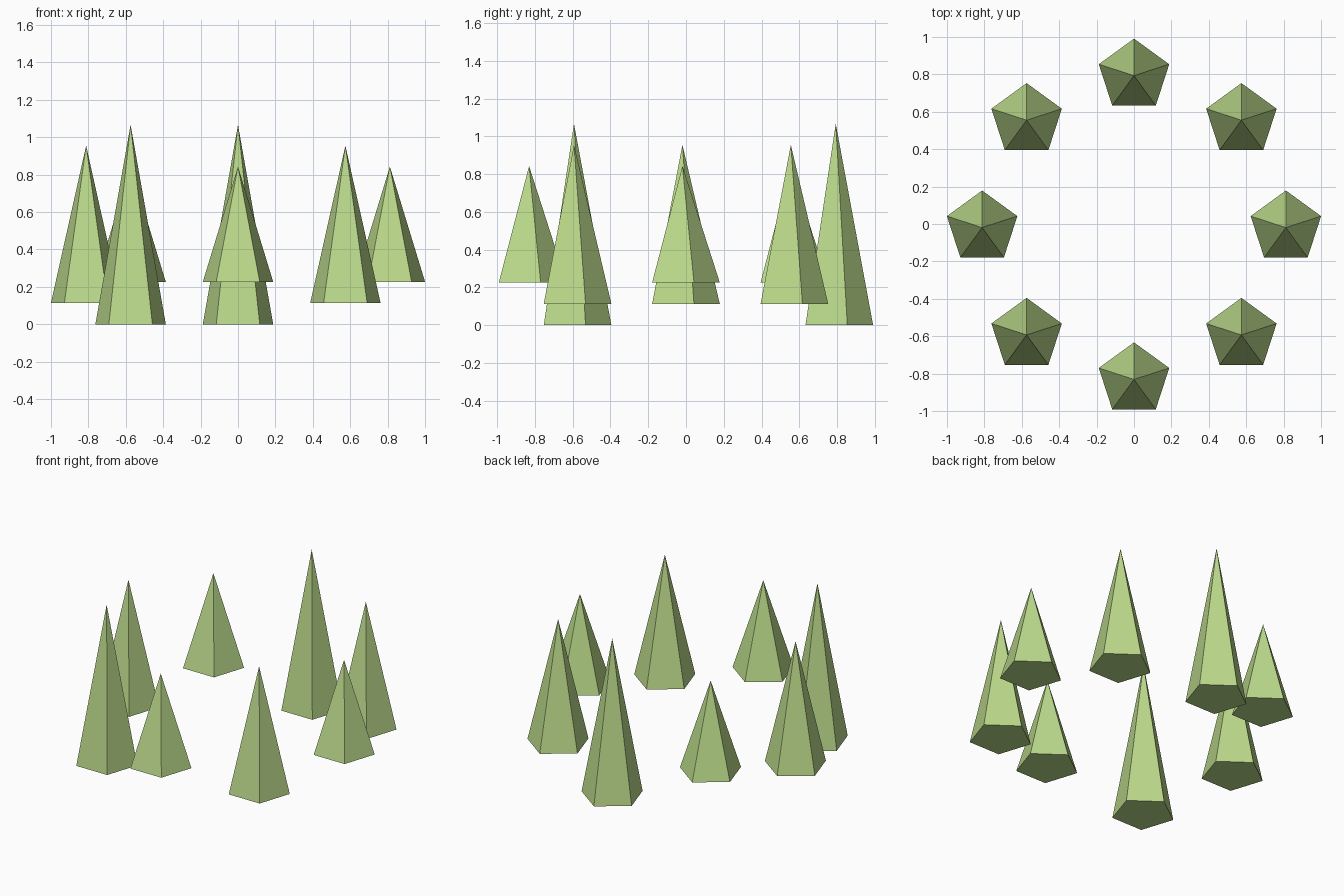
import bpy, math
from mathutils import Matrix

if "Cube" in bpy.data.objects:
    bpy.data.objects.remove(bpy.data.objects["Cube"])

RING, RADIUS, Y_SHIFT = 0.812, 0.198, -0.019
# (base height, apex height) repeating around the ring
LEVELS = [(0.226, 0.843), (0.113, 0.955), (0.0, 1.067)]

green = bpy.data.materials.new("light_green")
green.diffuse_color = (0.50, 0.70, 0.26, 1)
green.use_nodes = True
green.node_tree.nodes["Principled BSDF"].inputs["Base Color"].default_value = green.diffuse_color


def spike(name, x, y, bottom, top):
    """Five-sided pyramid with one corner pointing to +y."""
    bpy.ops.mesh.primitive_cone_add(vertices=5, radius1=RADIUS, radius2=0,
                                    depth=top - bottom,
                                    location=(x, y, (bottom + top) / 2))
    ob = bpy.context.object
    ob.name = name
    # make sure a corner faces +y
    corner = min((v.co for v in ob.data.vertices if v.co.z < 0),
                 key=lambda c: abs(math.atan2(c.y, c.x) - math.pi / 2))
    turn = math.pi / 2 - math.atan2(corner.y, corner.x)
    ob.data.transform(Matrix.Rotation(turn, 4, 'Z'))
    ob.data.materials.append(green)


# ring of eight spikes
for i in range(8):
    a = i * math.pi / 4
    spike(f"spike_{i + 1}", RING * math.cos(a),
          RING * math.sin(a) + Y_SHIFT, *LEVELS[i % 3])
